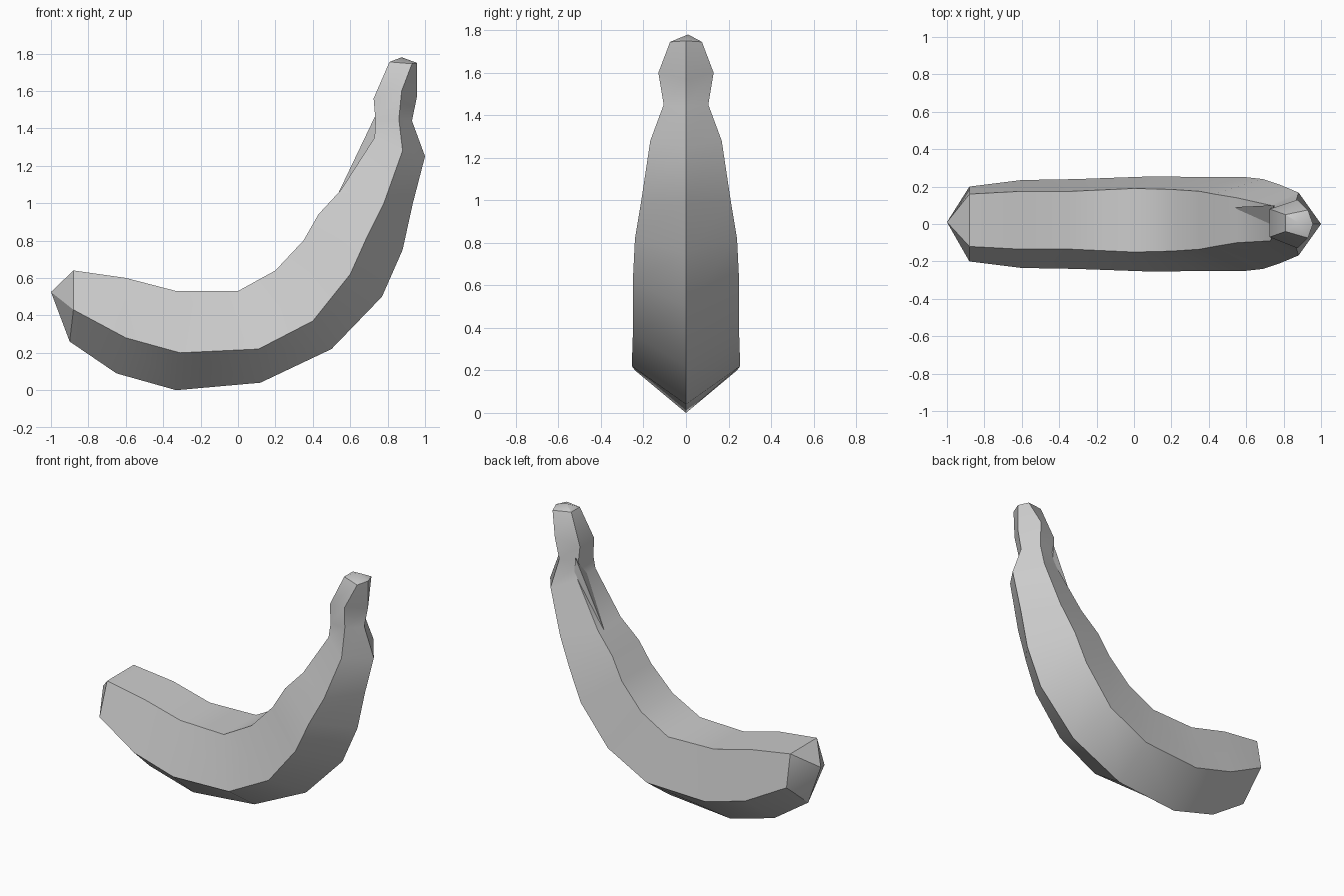
import bpy, math

if "Cube" in bpy.data.objects:
    bpy.data.objects.remove(bpy.data.objects["Cube"])


def make_object(name, verts, faces):
    mesh = bpy.data.meshes.new(name)
    mesh.from_pydata(verts, [], faces)
    mesh.update()
    obj = bpy.data.objects.new(name, mesh)
    bpy.context.collection.objects.link(obj)
    bpy.ops.object.select_all(action='DESELECT')
    bpy.context.view_layer.objects.active = obj
    obj.select_set(True)
    bpy.ops.object.mode_set(mode='EDIT')
    bpy.ops.mesh.select_all(action='SELECT')
    bpy.ops.mesh.normals_make_consistent(inside=False)
    bpy.ops.object.mode_set(mode='OBJECT')
    bpy.ops.object.shade_smooth_by_angle(angle=math.radians(30))
    return obj


# Ridge profiles in the xz plane: inner curve, side ridge, outer keel
inner = [(-.88, .64), (-.6, .6), (-.33, .53), (0, .53), (.2, .64), (.35, .8),
         (.43, .94), (.55, 1.07), (.73, 1.35), (.735, 1.44), (.725, 1.56), (.81, 1.755)]
side = [(-.88, .43), (-.6, .28), (-.31, .2), (.11, .22), (.4, .37), (.6, .62),
        (.69, .82), (.78, 1.0), (.88, 1.28), (.86, 1.45), (.875, 1.6), (.93, 1.745)]
keel = [(-.9, .26), (-.65, .09), (-.33, 0), (.12, .04), (.5, .22), (.77, .5),
        (.88, .75), (.935, 1.0), (1.0, 1.25), (.935, 1.38), (.93, 1.44), (.957, 1.75)]
keel.insert(11, (.957, 1.57))
del keel[9]

# Widths of the side ridges and inner ridges at each ring
side_w = [.2, .235, .24, .255, .25, .25, .24, .21, .168, .105, .13, .075]
inner_w = [.14, .155, .155, .17, .165, .155, .14, .12, .095, .08, .075, .045]

# Five-sided lofted body with the stem, closed by a point at each end
verts = []
for (ix, iz), (sx, sz), (kx, kz), sw, iw in zip(inner, side, keel, side_w, inner_w):
    shift = .02 if iw > .1 else .005
    verts += [(ix, shift - iw, iz), (sx, -sw, sz), (kx, 0, kz),
              (sx, sw, sz), (ix, shift + iw, iz)]
n = len(inner)
faces = []
for r in range(n - 1):
    for k in range(5):
        a, b = r * 5 + k, r * 5 + (k + 1) % 5
        faces.append((a, b, b + 5, a + 5))
blossom, stem_top = len(verts), len(verts) + 1
verts += [(-1, .01, .525), (.875, .01, 1.78)]
last = (n - 1) * 5
for k in range(5):
    j = (k + 1) % 5
    faces += [(k, j, blossom), (last + k, last + j, stem_top)]
make_object("banana_body", verts, faces)

# Thin raised fold running from the inner curve up to the neck
make_object("neck_fold",
            [(.53, .09, 1.04), (.745, .1, 1.49), (.74, -.01, 1.36), (.76, .1, 1.3)],
            [(0, 1, 2), (0, 2, 3), (0, 3, 1), (1, 3, 2)])
